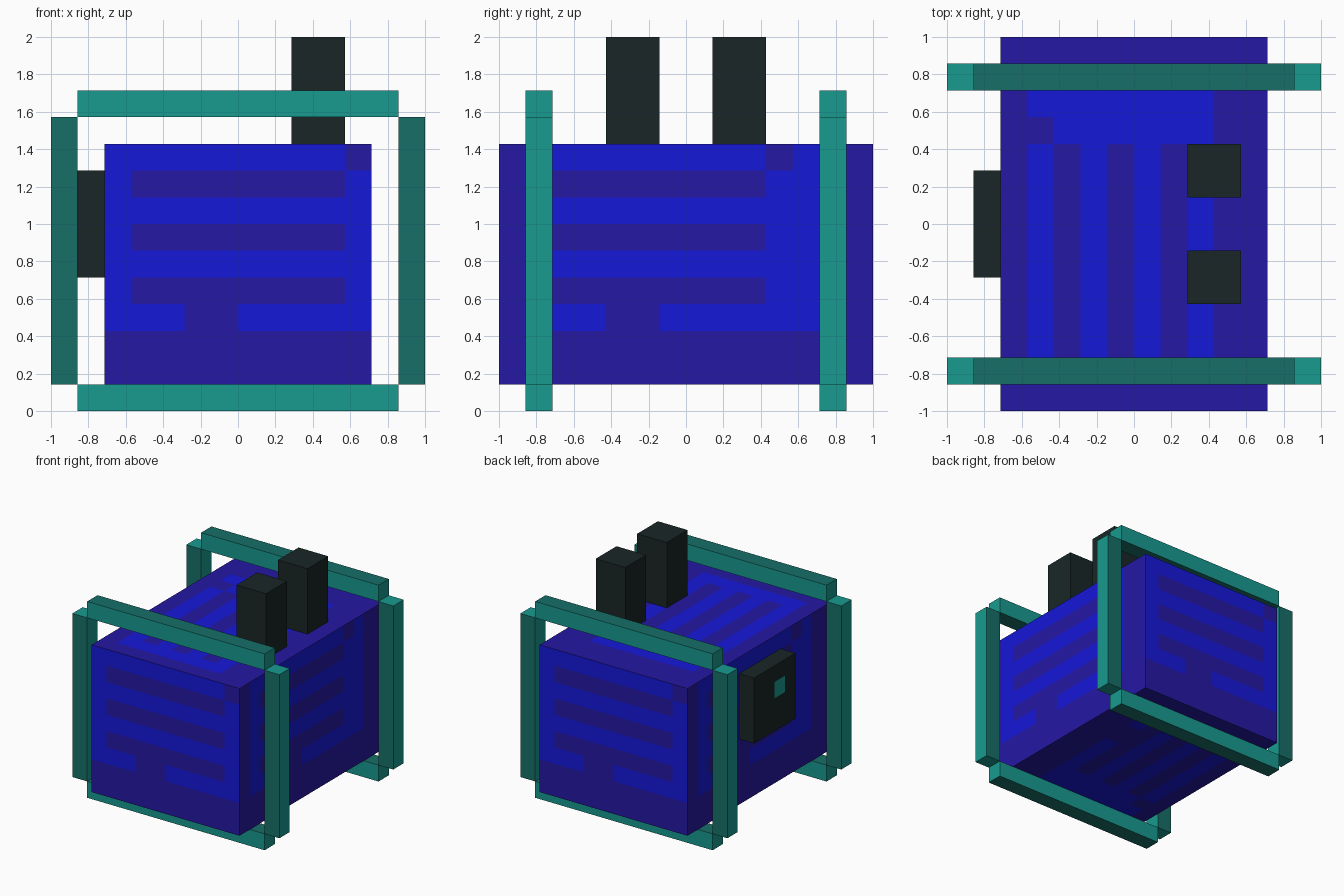
import bpy, bmesh
from math import floor
from mathutils import Vector

U = 1 / 7  # one modelling unit

if "Cube" in bpy.data.objects:
    bpy.data.objects.remove(bpy.data.objects["Cube"], do_unlink=True)


def material(name, rgb):
    """Flat material from 8-bit sRGB, stored as linear."""
    lin = [((c / 255 + 0.055) / 1.055) ** 2.4 for c in rgb]
    m = bpy.data.materials.new(name)
    m.use_nodes = True
    m.diffuse_color = (*lin, 1)
    bsdf = m.node_tree.nodes["Principled BSDF"]
    bsdf.inputs["Base Color"].default_value = (*lin, 1)
    bsdf.inputs["Roughness"].default_value = 0.8
    return m


purple = material("purple", (37, 24, 164))
blue = material("blue", (22, 24, 217))
teal = material("teal", (24, 155, 144))
dark_teal = material("dark teal", (23, 111, 104))
charcoal = material("charcoal", (25, 38, 38))


def box(name, lo, hi, mats, rule=None, cut=False):
    """Box between two corners in units; cut slices it into unit cells, rule paints faces."""
    lo, hi = Vector(lo), Vector(hi)
    bm = bmesh.new()
    bmesh.ops.create_cube(bm, size=1)
    for v in bm.verts:
        v.co = (lo + hi) / 2 + v.co * (hi - lo)
    if cut:
        for axis in range(3):
            normal = Vector([i == axis for i in range(3)])
            for k in range(int(lo[axis]) + 1, int(hi[axis])):
                bmesh.ops.bisect_plane(bm, geom=bm.verts[:] + bm.edges[:] + bm.faces[:],
                                       plane_co=normal * k, plane_no=normal)
    bm.normal_update()
    if rule:
        for f in bm.faces:
            f.material_index = int(rule(f.calc_center_median(), f.normal))
    bmesh.ops.scale(bm, vec=(U, U, U), verts=bm.verts)
    mesh = bpy.data.meshes.new(name)
    bm.to_mesh(mesh)
    bm.free()
    for m in mats:
        mesh.materials.append(m)
    ob = bpy.data.objects.new(name, mesh)
    bpy.context.collection.objects.link(ob)


def striped(col, row, last):
    """True where the slatted pattern is blue."""
    if not (0 <= col <= last and 0 <= row <= 6):
        return False
    if row % 2:
        return col < 1 or col > 8
    if row == 0:
        return col not in (3, 4)
    return not (row == 6 and col == 9)


def body_rule(p, n):
    if abs(n.y) > 0.5:    # front and back
        return striped(floor(5 - p.x * n.y), floor(p.z - 3), 9)
    if abs(n.x) > 0.5:    # sides
        return striped(floor(6 + p.y * n.x), floor(p.z - 3), 10)
    return striped(floor(6 + p.y * n.z), floor(3 - p.x), 10)  # top and underside


# Main body
box("body", (-5, -7, 1), (5, 7, 10), [purple, blue], body_rule, cut=True)

# Two frames around the body
for y, end in ((-6, "front"), (5, "back")):
    for x, side in ((-7, "right"), (6, "left")):
        box(f"{end}_{side}_post", (x, y, 1), (x + 1, y + 1, 11), [teal, dark_teal],
            lambda p, n: abs(n.y) > 0.5)
    for z, level in ((0, "lower"), (11, "upper")):
        box(f"{end}_{level}_bar", (-6, y, z), (6, y + 1, z + 1), [teal, dark_teal],
            lambda p, n: abs(n.z) > 0.5)

# Chimneys
for y, end in ((-3, "front"), (1, "back")):
    box(f"{end}_chimney", (2, y, 10), (4, y + 2, 14), [charcoal])

# Side panel with a small square light
box("side_panel", (-6, -2, 5), (-5, 2, 9), [charcoal, teal],
    lambda p, n: n.x < -0.5 and -1 < p.y < 0 and 7 < p.z < 8, cut=True)
